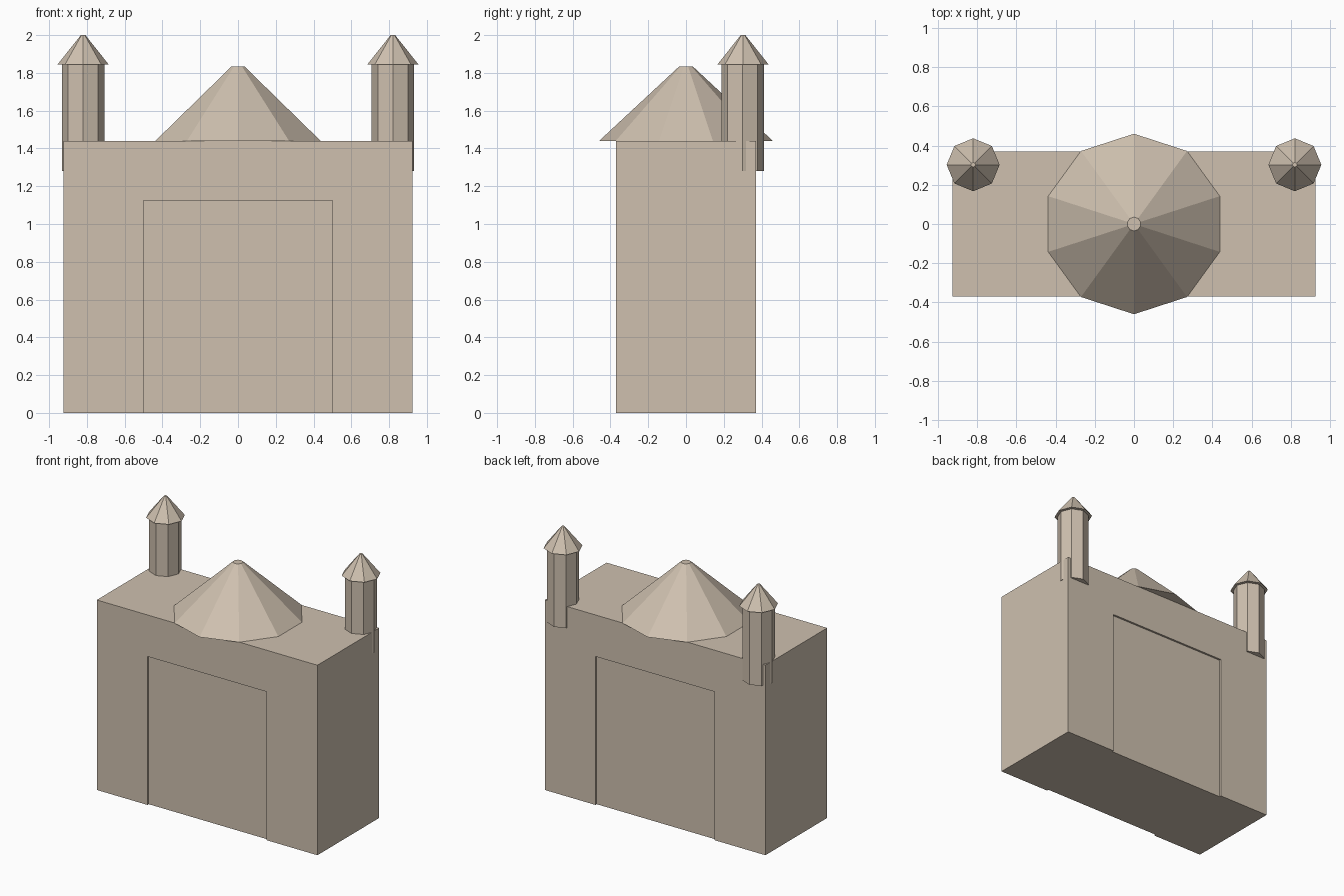
import bpy
from math import pi

if "Cube" in bpy.data.objects:
    bpy.data.objects.remove(bpy.data.objects["Cube"])

stone = bpy.data.materials.new("sandstone")
stone.diffuse_color = (0.62, 0.53, 0.43, 1)
stone.use_nodes = True
stone.node_tree.nodes["Principled BSDF"].inputs["Base Color"].default_value = stone.diffuse_color


def box(name, size, loc):
    bpy.ops.mesh.primitive_cube_add(size=1, location=loc)
    o = bpy.context.object
    o.name = name
    o.scale = size
    bpy.ops.object.transform_apply(location=False, rotation=False, scale=True)
    o.data.materials.append(stone)
    return o


def taper(name, sides, r1, r2, z0, z1, x=0, y=0, turn=0):
    bpy.ops.mesh.primitive_cone_add(vertices=sides, radius1=r1, radius2=r2, depth=z1 - z0,
                                    location=(x, y, (z0 + z1) / 2), rotation=(0, 0, turn))
    o = bpy.context.object
    o.name = name
    o.data.materials.append(stone)
    return o


# Main block with a shallow recessed panel on front and back
body = box("main_block", (1.85, 0.74, 1.44), (0, 0, 0.72))
for side, label in ((-1, "front"), (1, "back")):
    cutter = box(label + "_panel_cutter", (1.0, 0.2, 1.325), (0, side * 0.455, 0.4625))
    cut = body.modifiers.new(label + "_recess", 'BOOLEAN')
    cut.operation = 'DIFFERENCE'
    cut.solver = 'EXACT'
    cut.object = cutter
    cutter.hide_render = True
    bpy.context.view_layer.objects.active = body
    bpy.ops.object.modifier_apply(modifier=cut.name)
    bpy.data.objects.remove(cutter)

# Ten-sided central roof, overhanging front and back
taper("central_roof", 10, 0.46, 0.035, 1.44, 1.835)

# Octagonal turrets at the rear corners
for sx, label in ((-1, "left"), (1, "right")):
    taper(label + "_turret", 8, 0.112, 0.112, 1.28, 1.845, sx * 0.82, 0.30)
    taper(label + "_turret_cap", 8, 0.135, 0.012, 1.845, 2.0, sx * 0.82, 0.302)
